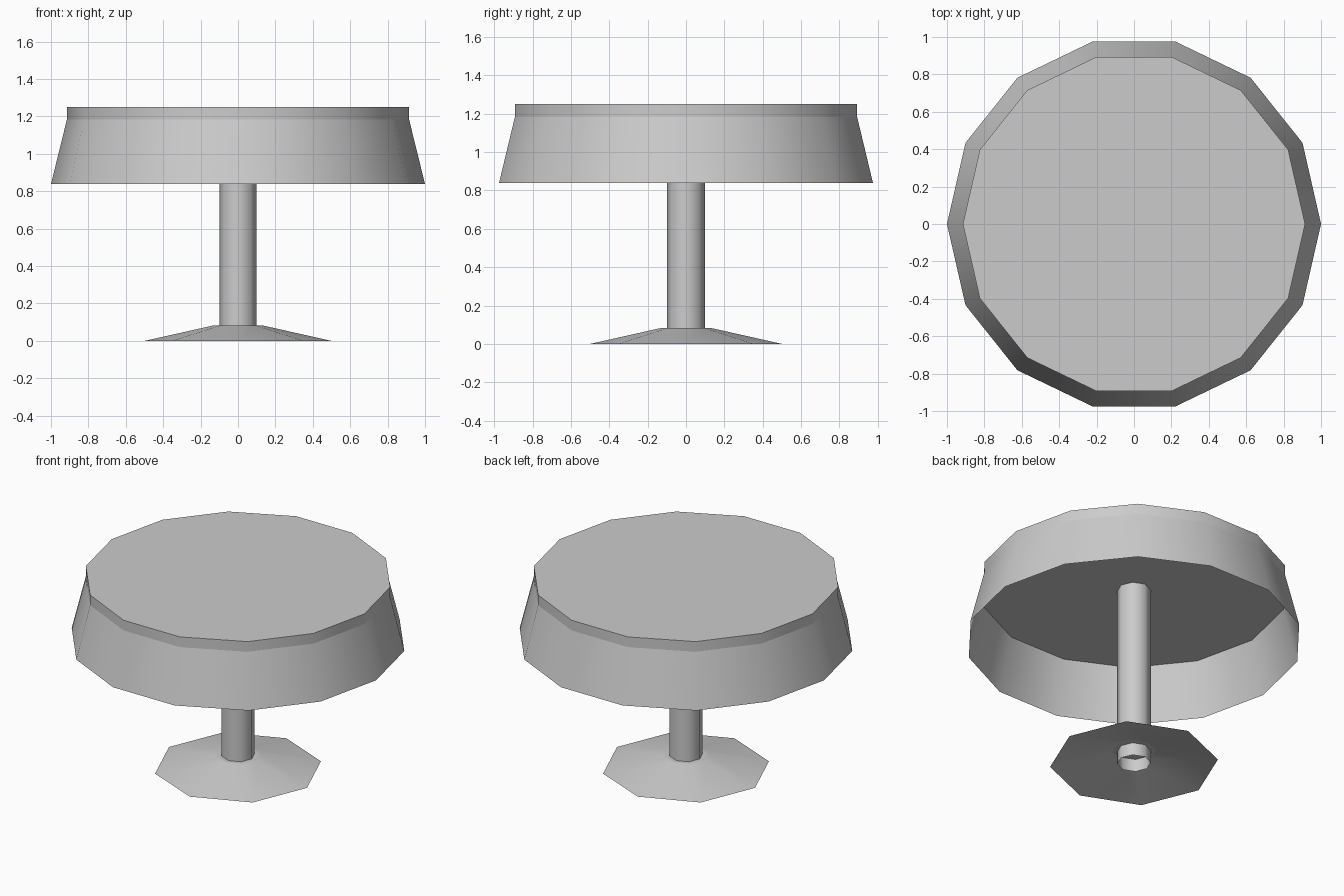
import bpy, bmesh, math

if "Cube" in bpy.data.objects:
    bpy.data.objects.remove(bpy.data.objects["Cube"])

grey = bpy.data.materials.new("light grey")
grey.diffuse_color = (0.6, 0.6, 0.6, 1)
grey.use_nodes = True
grey.node_tree.nodes["Principled BSDF"].inputs["Base Color"].default_value = grey.diffuse_color


def turned(name, sides, profile, cap_bottom=False, cap_top=False):
    """Turn a (radius, height) profile around z, with optional flat caps."""
    bm = bmesh.new()
    rings = [[bm.verts.new((r * math.cos(2 * math.pi * i / sides),
                            r * math.sin(2 * math.pi * i / sides), z))
              for i in range(sides)] for r, z in profile]
    for lo, hi in zip(rings, rings[1:]):
        for i in range(sides):
            j = (i + 1) % sides
            bm.faces.new((lo[i], lo[j], hi[j], hi[i])).smooth = True
    # caps stay flat with a sharp rim
    for wanted, ring in ((cap_bottom, rings[0][::-1]), (cap_top, rings[-1])):
        if wanted:
            cap = bm.faces.new(ring)
            for e in cap.edges:
                e.smooth = False
    mesh = bpy.data.meshes.new(name)
    bm.to_mesh(mesh)
    bm.free()
    mesh.materials.append(grey)
    ob = bpy.data.objects.new(name, mesh)
    bpy.context.collection.objects.link(ob)
    return ob


# table top slab, closed on both faces
turned("table_top", 14, [(0.915, 1.183), (0.915, 1.25)], True, True)
# flared skirt hanging from the slab, open underneath
turned("skirt", 14, [(1.0, 0.838), (0.915, 1.183)])
# hollow pole from the floor to the slab
turned("pole", 8, [(0.1, 0.0), (0.1, 1.183)])
# spread foot, closed on top and open underneath
turned("foot", 8, [(0.5, 0.0), (0.13, 0.083)], cap_top=True)
